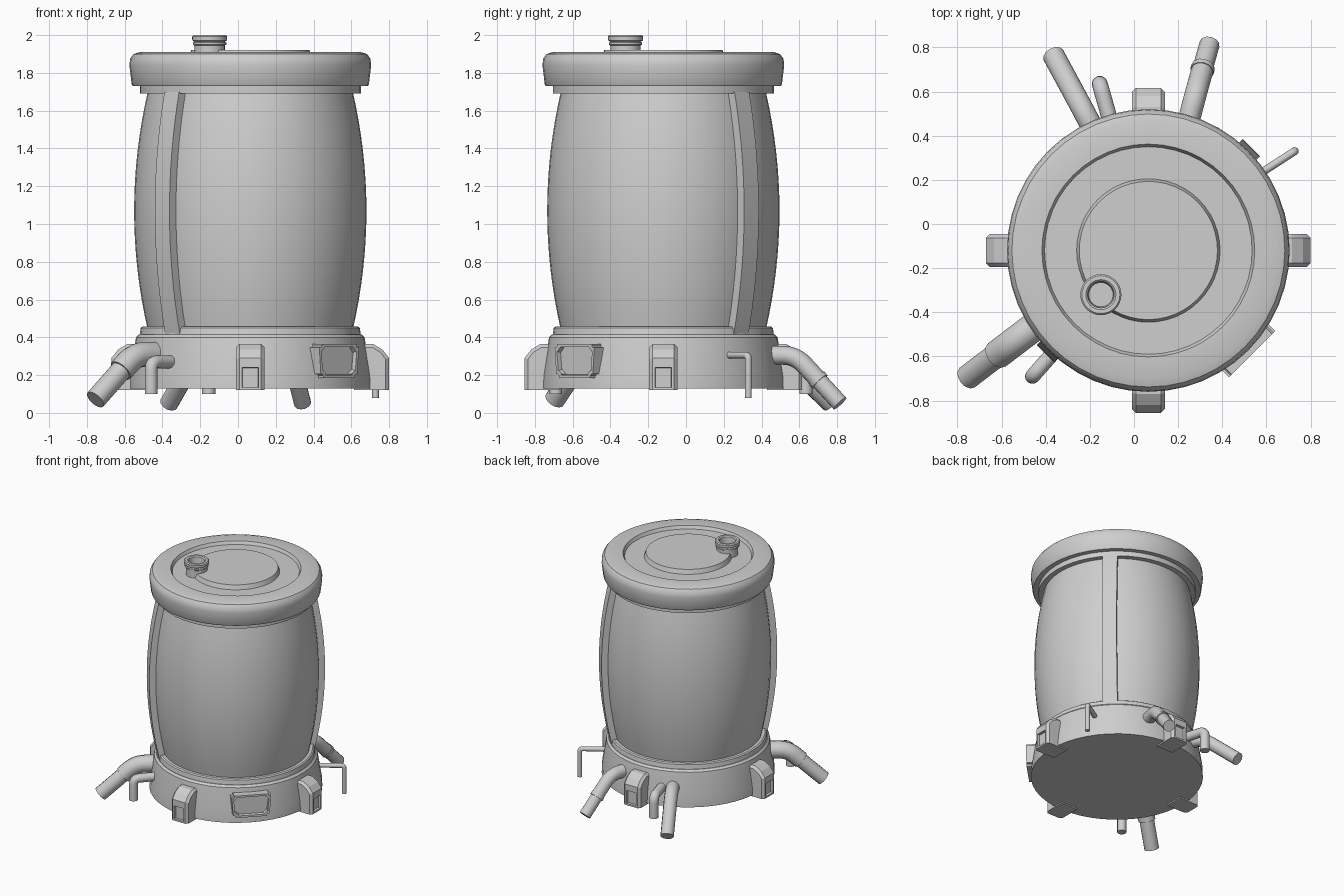
import bpy, bmesh, math
from mathutils import Vector

old = bpy.data.objects.get("Cube")
if old:
    bpy.data.objects.remove(old, do_unlink=True)

AXIS = Vector((0.065, -0.12, 0))   # centre line of the barrel

grey = bpy.data.materials.new("plain grey")
grey.use_nodes = True
grey.diffuse_color = (0.62, 0.62, 0.62, 1)
grey.node_tree.nodes["Principled BSDF"].inputs["Base Color"].default_value = (0.62, 0.62, 0.62, 1)


def finish(name, bm, loc=AXIS, turn=0, angle=35):
    bmesh.ops.recalc_face_normals(bm, faces=bm.faces)
    mesh = bpy.data.meshes.new(name)
    bm.to_mesh(mesh)
    bm.free()
    mesh.materials.append(grey)
    ob = bpy.data.objects.new(name, mesh)
    ob.location = loc
    ob.rotation_euler.z = math.radians(turn)
    bpy.context.collection.objects.link(ob)
    bpy.ops.object.select_all(action='DESELECT')
    ob.select_set(True)
    bpy.context.view_layer.objects.active = ob
    bpy.ops.object.shade_smooth_by_angle(angle=math.radians(angle))
    return ob


def lathe(name, profile, loc=AXIS, steps=48):
    bm = bmesh.new()
    vs = [bm.verts.new((r, 0, z)) for r, z in profile]
    es = [bm.edges.new(p) for p in zip(vs, vs[1:])]
    bmesh.ops.spin(bm, geom=vs + es, cent=(0, 0, 0), axis=(0, 0, 1),
                   angle=math.tau, steps=steps, use_duplicate=False)
    bmesh.ops.remove_doubles(bm, verts=bm.verts, dist=0.0005)
    return finish(name, bm, loc)


def barrel_radius(z):
    return 0.615 - 0.07 * ((z - 1.07) / 0.62) ** 2


def prism(bm, outline, half):
    """Extrude a radial/vertical outline sideways to both sides."""
    left = [bm.verts.new((r, -half, z)) for r, z in outline]
    right = [bm.verts.new((r, half, z)) for r, z in outline]
    bm.faces.new(left)
    bm.faces.new(right[::-1])
    n = len(outline)
    return [bm.faces.new((left[i], right[i], right[(i + 1) % n], left[(i + 1) % n]))
            for i in range(n)]


# Base, barrel wall and lid
lathe("base", [(0, 0.13), (0.64, 0.13), (0.637, 0.2), (0.605, 0.4), (0.59, 0.415),
               (0.585, 0.415), (0.58, 0.45), (0.57, 0.457), (0.5, 0.457)])
levels = [0.44 + 1.26 * i / 16 for i in range(17)]
lathe("barrel_wall", [(barrel_radius(z), z) for z in levels])
lathe("lid", [(0.5, 1.69), (0.585, 1.69), (0.585, 1.73), (0.622, 1.73), (0.628, 1.74),
              (0.64, 1.84), (0.636, 1.875), (0.618, 1.9), (0.585, 1.91), (0.482, 1.91),
              (0.47, 1.885), (0.325, 1.885), (0.313, 1.92), (0, 1.92)])

# Filler neck with an open mouth
lathe("filler_neck", [(0.08, 1.87), (0.08, 1.945), (0.088, 1.95), (0.088, 1.96), (0.08, 1.965),
                      (0.092, 1.972), (0.093, 1.993), (0.086, 2), (0.068, 2), (0.06, 1.993),
                      (0.055, 1.94), (0, 1.94)], (-0.15, -0.32, 0), 32)

# Two curved ribs on opposite sides of the barrel
for name, turn in (("back_rib", 45), ("front_rib", 225)):
    bm = bmesh.new()
    heights = [0.415 + 1.285 * i / 16 for i in range(17)]
    outline = [(barrel_radius(z) + 0.045, z) for z in heights]
    outline += [(barrel_radius(z) - 0.06, z) for z in reversed(heights)]
    prism(bm, outline, 0.055)
    finish(name, bm, turn=turn)

# Four feet with chamfered edges and a recessed front
for name, turn in (("left_foot", 0), ("back_foot", 90), ("right_foot", 180), ("front_foot", 270)):
    bm = bmesh.new()
    sides = prism(bm, [(0.55, 0.12), (0.735, 0.12), (0.735, 0.29), (0.7, 0.335),
                       (0.65, 0.365), (0.55, 0.365)], 0.075)
    edges = {e for f in sides[1:5] for e in f.edges
             if abs(e.verts[0].co.y - e.verts[1].co.y) < 0.001}
    bmesh.ops.bevel(bm, geom=list(edges), offset=0.018, segments=1, affect='EDGES')
    bm.normal_update()
    front = max(bm.faces, key=lambda f: abs(f.normal.x) * f.calc_center_median().x)
    bmesh.ops.inset_individual(bm, faces=[front], thickness=0.02)
    for v in front.verts:
        if v.co.z > 0.2:
            v.co.z = 0.24
    rim = bmesh.ops.inset_individual(bm, faces=[front], thickness=0.002)
    for v in front.verts:
        v.co.x -= 0.02
    finish(name, bm, turn=turn, angle=20)

# Framed window on the front left of the base
bm = bmesh.new()
corners = [(-0.135, 0.185), (0.135, 0.185), (0.15, 0.365), (-0.15, 0.365)]
back = [bm.verts.new((0.5, y, z)) for y, z in corners]
face = [bm.verts.new((0.665, y, z)) for y, z in corners]
bm.faces.new(back)
front = bm.faces.new(face)
for i in range(4):
    j = (i + 1) % 4
    bm.faces.new((back[i], back[j], face[j], face[i]))
bmesh.ops.recalc_face_normals(bm, faces=bm.faces)
upright = [e for e in bm.edges if abs(e.verts[0].co.x - e.verts[1].co.x) > 0.1]
bmesh.ops.bevel(bm, geom=upright, offset=0.02, segments=3, affect='EDGES')
bm.normal_update()
front = max(bm.faces, key=lambda f: f.calc_center_median().x)
bmesh.ops.inset_individual(bm, faces=[front], thickness=0.022)
bmesh.ops.inset_individual(bm, faces=[front], thickness=0.006)
for v in front.verts:
    v.co.x -= 0.025
finish("window_frame", bm, turn=-45, angle=30)


def pipe(name, points, radius, bend):
    """Tube through the points with rounded corners and capped ends."""
    pts = [Vector(p) for p in points]
    path = [pts[0]]
    for a, b, c in zip(pts, pts[1:], pts[2:]):
        p = b + (a - b).normalized() * bend
        q = b + (c - b).normalized() * bend
        for i in range(7):
            t = i / 6
            path.append(p * (1 - t) ** 2 + b * 2 * t * (1 - t) + q * t * t)
    path.append(pts[-1])
    curve = bpy.data.curves.new(name, 'CURVE')
    curve.dimensions = '3D'
    curve.bevel_depth = radius
    curve.bevel_resolution = 4
    curve.use_fill_caps = True
    line = curve.splines.new('POLY')
    line.points.add(len(path) - 1)
    for pt, co in zip(line.points, path):
        pt.co = (*co, 1)
    tmp = bpy.data.objects.new(name + "_path", curve)
    bpy.context.collection.objects.link(tmp)
    bpy.context.view_layer.update()
    mesh = tmp.to_mesh()
    bm = bmesh.new()
    bm.from_mesh(mesh)
    tmp.to_mesh_clear()
    bpy.data.objects.remove(tmp, do_unlink=True)
    bmesh.ops.remove_doubles(bm, verts=bm.verts, dist=0.0002)
    finish(name, bm, (0, 0, 0))


def between(a, b, t):
    return Vector(a).lerp(Vector(b), t)


# Large drain pipes: elbow, wide sleeve and narrower outlet
large = [
    ("front_drain", (-0.4, -0.425, 0.31), (-0.545, -0.535, 0.31), (-0.755, -0.695, 0.07), 0.066, 0.056, 0.36),
    ("back_left_drain", (0.23, 0.4, 0.305), (0.277, 0.58, 0.305), (0.342, 0.815, 0.05), 0.05, 0.046, 0.52),
    ("back_right_drain", (-0.17, 0.4, 0.28), (-0.235, 0.525, 0.28), (-0.365, 0.765, 0.05), 0.05, 0.05, 0.4),
]
for name, start, elbow, end, wide, thin, split in large:
    joint = between(elbow, end, split)
    pipe(name + "_outlet", [joint, end], thin, 0)
    pipe(name + "_elbow", [start, elbow, joint], wide, 0.07)
    if name == "back_left_drain":
        pipe(name + "_collar", [between(elbow, end, split - 0.04), between(elbow, end, split + 0.03)], 0.054, 0)

# Small overflow pipes that turn straight down
small = [
    ("front_overflow", (-0.31, -0.52), (-0.46, -0.69), 0.27, 0.1, 0.034),
    ("back_overflow", (-0.1, 0.44), (-0.155, 0.635), 0.27, 0.1, 0.036),
    ("left_overflow", (0.55, 0.215), (0.728, 0.33), 0.305, 0.08, 0.018),
]
for name, start, end, top, bottom, radius in small:
    pipe(name, [(*start, top), (*end, top), (*end, bottom)], radius, radius * 1.3)
